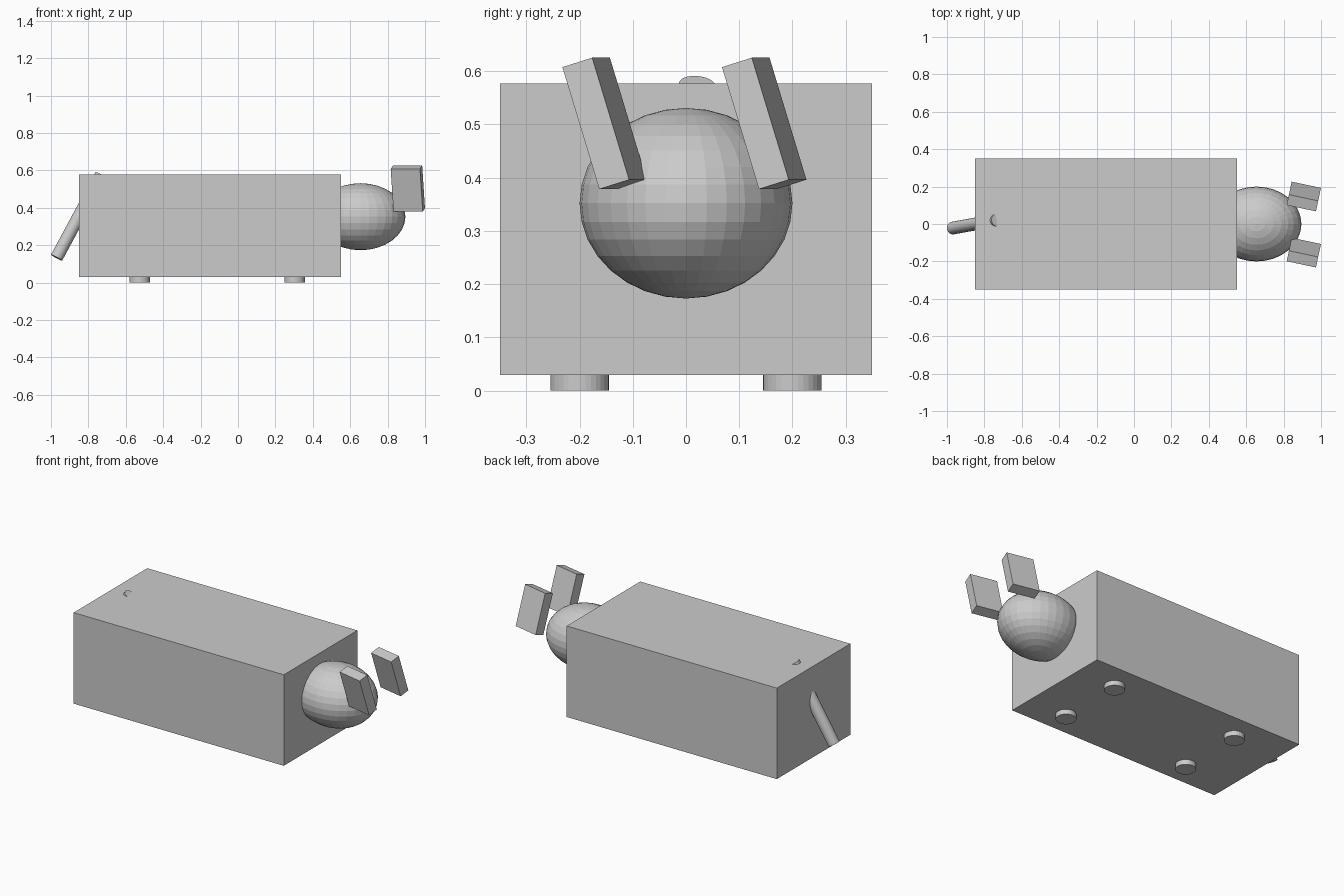
import bpy
from math import radians
from mathutils import Vector

if "Cube" in bpy.data.objects:
    bpy.data.objects.remove(bpy.data.objects["Cube"])


def box(name, loc, size, rot=(0, 0, 0)):
    bpy.ops.mesh.primitive_cube_add(size=1, location=loc, rotation=rot)
    ob = bpy.context.object
    ob.name = name
    ob.scale = size
    return ob


def rod(name, start, end, radius):
    a, b = Vector(start), Vector(end)
    d = b - a
    bpy.ops.mesh.primitive_cylinder_add(
        vertices=32, radius=radius, depth=d.length, location=(a + b) / 2,
        rotation=d.to_track_quat('Z', 'Y').to_euler())
    bpy.context.object.name = name
    return bpy.context.object


# Body block
box("body", (-0.15, 0, 0.303), (1.4, 0.7, 0.548))

# Head, a squashed faceted ball half sunk in the front of the body
bpy.ops.mesh.primitive_uv_sphere_add(segments=32, ring_count=16, radius=1,
                                     location=(0.655, 0, 0.352))
head = bpy.context.object
head.name = "head"
head.scale = (0.24, 0.2, 0.179)

# Ears, both leaning the same way
for side, y in (("right", -0.153), ("left", 0.147)):
    box(f"ear_{side}", (0.908, y, 0.502), (0.16, 0.06, 0.24),
        (radians(17.2), 0, radians(-12)))

# Stub legs reaching up into the body
for end, x in (("back", -0.526), ("front", 0.303)):
    for side, y in (("right", -0.2), ("left", 0.2)):
        rod(f"leg_{end}_{side}", (x, y, 0), (x, y, 0.25), 0.055)

# Slanted tail poking through the top of the body
rod("tail", (-0.97, -0.022, 0.133), (-0.732, 0.021, 0.575), 0.034)
